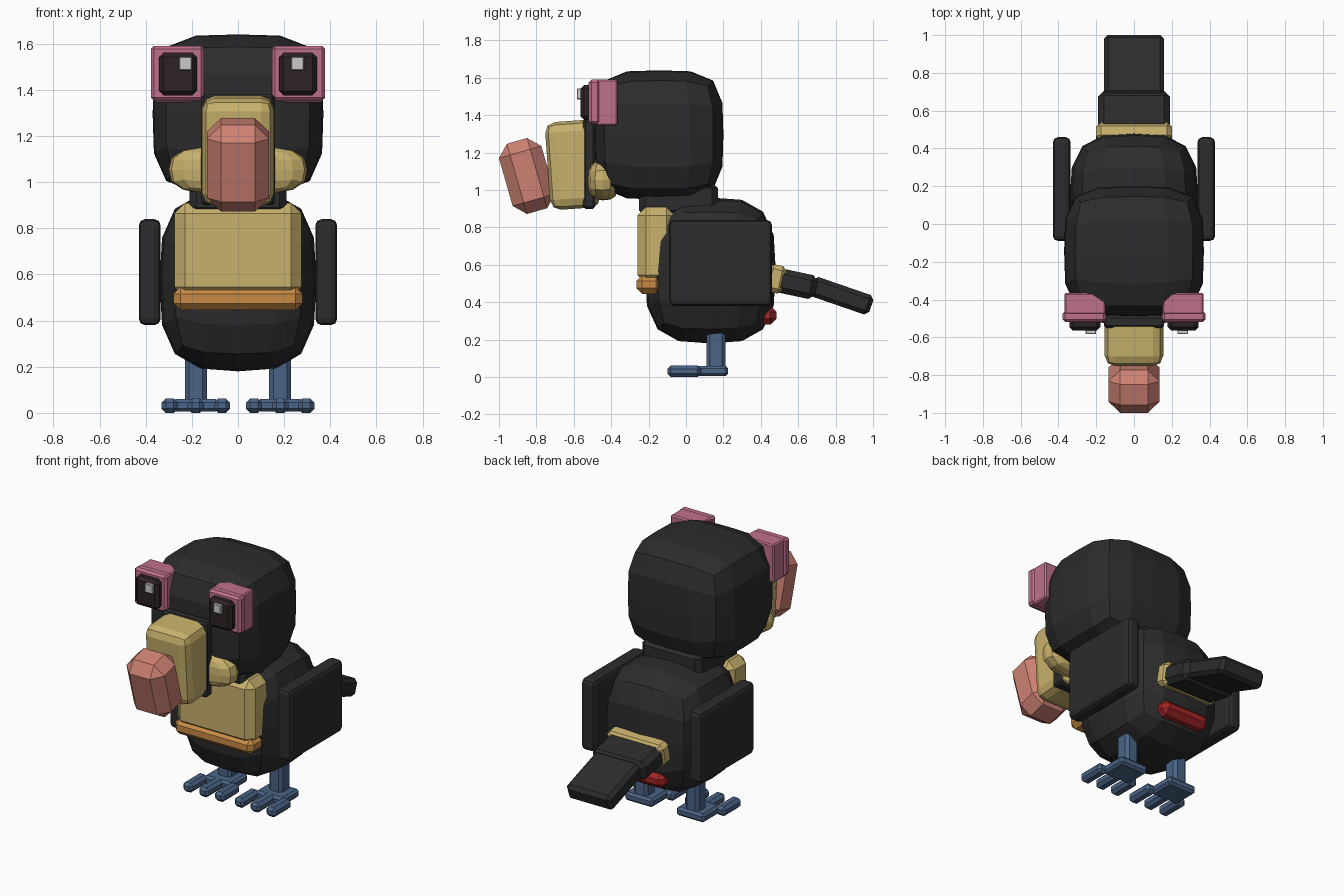
import bpy
import bmesh
from math import radians
from mathutils import Matrix, Vector

default = bpy.data.objects.get("Cube")
if default:
    bpy.data.objects.remove(default, do_unlink=True)


def material(name, r, g, b):
    mat = bpy.data.materials.new(name)
    mat.use_nodes = True
    mat.diffuse_color = (r, g, b, 1)
    bsdf = next(n for n in mat.node_tree.nodes if n.type == 'BSDF_PRINCIPLED')
    bsdf.inputs["Base Color"].default_value = (r, g, b, 1)
    bsdf.inputs["Roughness"].default_value = 0.8
    return mat


black = material("feather black", .025, .025, .026)
yellow = material("pale yellow", .58, .44, .15)
orange = material("orange", .58, .26, .06)
salmon = material("salmon", .61, .22, .17)
pink = material("pink", .52, .16, .26)
brown = material("dark brown", .026, .016, .017)
white = material("highlight grey", .6, .6, .6)
blue = material("leg blue", .07, .127, .24)
red = material("red", .36, .018, .02)


def finish(bm, name, mat, tilt=0.0, pivot=(0, 0, 0)):
    """Tilt the mesh around x, move it into place and link it."""
    bm.transform(Matrix.Translation(pivot) @ Matrix.Rotation(radians(tilt), 4, 'X'))
    bmesh.ops.recalc_face_normals(bm, faces=bm.faces)
    mesh = bpy.data.meshes.new(name)
    bm.to_mesh(mesh)
    bm.free()
    mesh.materials.append(mat)
    obj = bpy.data.objects.new(name, mesh)
    bpy.context.collection.objects.link(obj)
    return obj


def span(x, y, z):
    """Centre and half size of a box given by its ranges."""
    lo, hi = (Vector(c) for c in zip(x, y, z))
    return (lo + hi) / 2, (hi - lo) / 2


def block(name, mat, x, y, z, bevel=.02, segments=1, tilt=0.0):
    """Chamfered box filling the given ranges, then tilted."""
    centre, half = span(x, y, z)
    bm = bmesh.new()
    bmesh.ops.create_cube(bm, size=2)
    bmesh.ops.scale(bm, vec=half, verts=bm.verts)
    bmesh.ops.bevel(bm, geom=bm.edges[:], offset=bevel, segments=segments,
                    profile=.5, affect='EDGES')
    return finish(bm, name, mat, tilt, centre)


def pebble(name, mat, x, y, z, power):
    """Faceted rounded box; a higher power gives squarer corners."""
    centre, half = span(x, y, z)
    bm = bmesh.new()
    bmesh.ops.create_cube(bm, size=2)
    bmesh.ops.subdivide_edges(bm, edges=bm.edges[:], cuts=3, use_grid_fill=True)
    for v in bm.verts:
        v.co /= sum(abs(c) ** power for c in v.co) ** (1 / power)
        v.co *= half
    return finish(bm, name, mat, pivot=centre)


def mirrored(side, a, b):
    return tuple(sorted((side * a, side * b)))


# Body, neck and head
pebble("body", black, (-.34, .34), (-.22, .48), (.18, .96), 3.2)
block("neck", black, (-.21, .21), (-.25, .17), (.86, 1.04), .03)
pebble("head", black, (-.37, .37), (-.49, .2), (.95, 1.64), 4)

# Chest bib and belly band
block("chest_bib", yellow, (-.275, .275), (-.26, -.06), (.5, .91), .045)
block("belly_band", orange, (-.28, .28), (-.265, -.13), (.445, .545), .03)

# Beak, its backing plate and cheeks
block("beak_plate", black, (-.16, .16), (-.55, -.485), (.9, 1.38), .012)
block("beak_base", yellow, (-.155, .155), (-.74, -.47), (.9, 1.37), .055, 2, 4)
block("beak_tip", salmon, (-.135, .135), (-.968, -.732), (.88, 1.27), .062, 1, 16)
pebble("cheeks", yellow, (-.3, .3), (-.53, -.36), (.945, 1.16), 3)

# Tail ring, two tail segments and red undertail
block("tail_ring", yellow, (-.2, .2), (.43, .53), (.45, .6), .025, 1, -12)
block("tail_base", black, (-.19, .19), (.46, .7), (.435, .565), .03, 1, -12)
block("tail_end", black, (-.16, .16), (.66, 1), (.38, .49), .022, 1, -19)
block("undertail", red, (-.17, .17), (.36, .485), (.28, .38), .033)

for side, label in ((1, "left"), (-1, "right")):
    # Wing
    block(label + "_wing", black, mirrored(side, .335, .43), (-.09, .46),
          (.38, .84), .028, 2)

    # Eye socket, rim, pupil and highlight
    block(label + "_eye_socket", pink, mirrored(side, .15, .368), (-.48, -.365),
          (1.345, 1.59), .008)
    block(label + "_eye_rim", pink, mirrored(side, .147, .378), (-.52, -.46),
          (1.352, 1.59), .014)
    block(label + "_pupil", brown, mirrored(side, .178, .342), (-.565, -.49),
          (1.375, 1.562), .02)
    glint = side * .243 + .015
    block(label + "_eye_highlight", white, (glint - .028, glint + .028),
          (-.583, -.55), (1.485, 1.543), .004)

    # Leg, heel and three toes
    block(label + "_leg", blue, mirrored(side, .135, .23), (.11, .21), (.02, .27), .018)
    middle = side * .183
    block(label + "_heel", blue, (middle - .1, middle + .1), (.05, .225), (.005, .06), .014)
    for number, shift in enumerate((-.113, 0, .113), 1):
        toe = middle + shift
        block(f"{label}_toe_{number}", blue, (toe - .035, toe + .035), (-.1, .08),
              (0, .062), .018)
